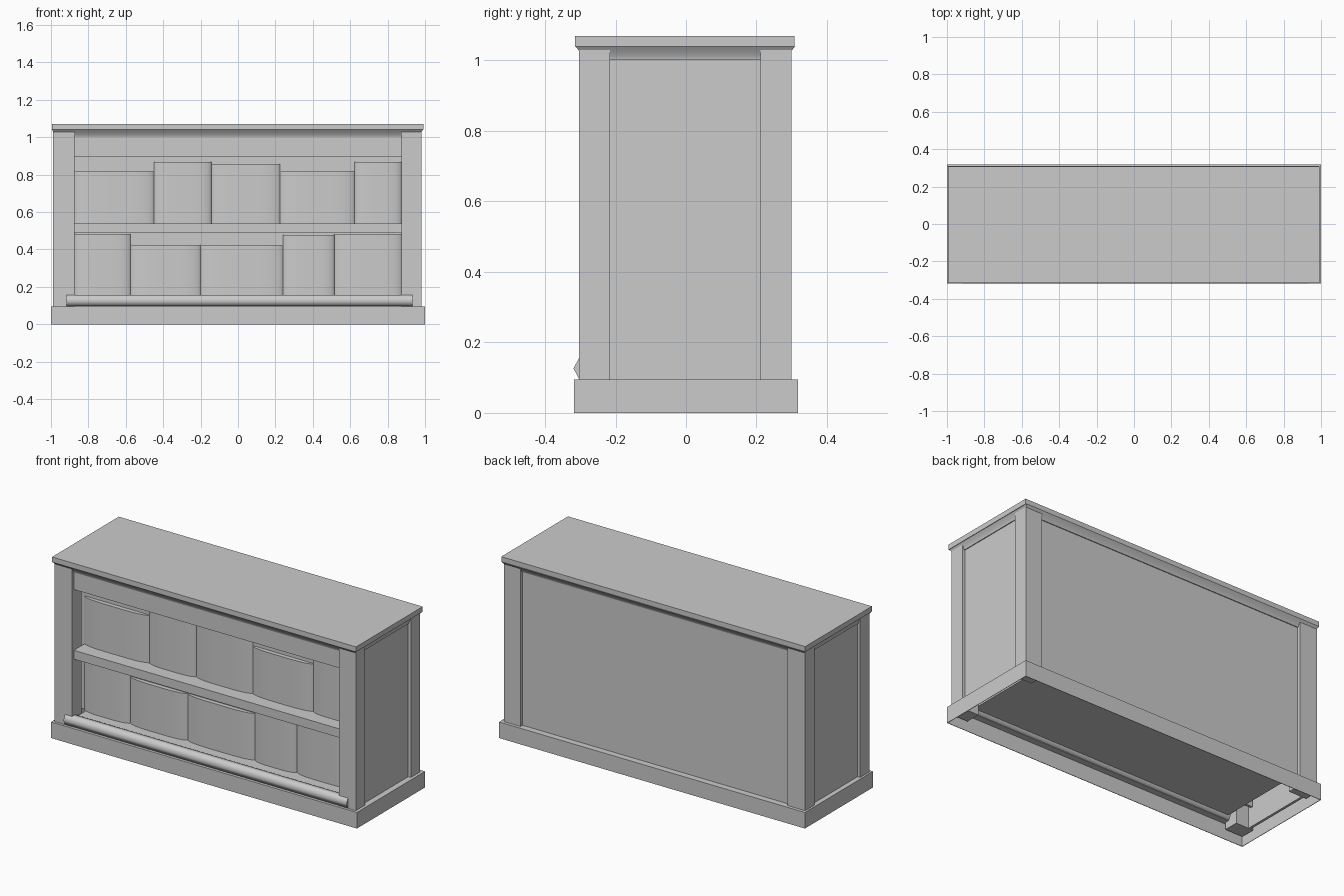
import bpy, bmesh, math

if "Cube" in bpy.data.objects:
    bpy.data.objects.remove(bpy.data.objects["Cube"], do_unlink=True)

GREY = (0.6, 0.6, 0.6, 1)
mat = bpy.data.materials.new("plain_grey")
mat.use_nodes = True
mat.diffuse_color = GREY
mat.node_tree.nodes["Principled BSDF"].inputs["Base Color"].default_value = GREY

CX, CY = -0.003, -0.002          # body centre
BX, BY = 0.985, 0.301            # body half size at the posts
PX, PY = 0.968, 0.282            # half size at the recessed panels
OPEN_X = 0.873                   # half width of the opening


def finish(name, bm, smooth=None):
    bmesh.ops.recalc_face_normals(bm, faces=bm.faces)
    me = bpy.data.meshes.new(name)
    bm.to_mesh(me)
    bm.free()
    me.materials.append(mat)
    ob = bpy.data.objects.new(name, me)
    bpy.context.collection.objects.link(ob)
    if smooth:
        bpy.ops.object.select_all(action='DESELECT')
        ob.select_set(True)
        bpy.context.view_layer.objects.active = ob
        bpy.ops.object.shade_smooth_by_angle(angle=math.radians(smooth))
    return ob


def box(name, x0, x1, y0, y1, z0, z1):
    bm = bmesh.new()
    bmesh.ops.create_cube(bm, size=1)
    for v in bm.verts:
        v.co = (x0 if v.co.x < 0 else x1, y0 if v.co.y < 0 else y1,
                z0 if v.co.z < 0 else z1)
    return finish(name, bm)


def rect_loops(name, loops, cx, cy, smooth=None):
    """Bridge a closed chain of rectangular loops given as (half x, half y, z)."""
    bm = bmesh.new()
    rings = [[bm.verts.new((cx + sx * hx, cy + sy * hy, z))
              for sx, sy in ((-1, -1), (1, -1), (1, 1), (-1, 1))]
             for hx, hy, z in loops]
    for a, b in zip(rings, rings[1:] + rings[:1]):
        for i in range(4):
            j = (i + 1) % 4
            bm.faces.new((a[i], a[j], b[j], b[i]))
    return finish(name, bm, smooth)


def prism(name, outline, place, a, b, smooth):
    """Extrude a 2D outline between a and b; place maps (u, v, w) to xyz."""
    bm = bmesh.new()
    lo = [bm.verts.new(place(u, v, a)) for u, v in outline]
    hi = [bm.verts.new(place(u, v, b)) for u, v in outline]
    bm.faces.new(lo)
    bm.faces.new(hi)
    for i in range(len(lo)):
        j = (i + 1) % len(lo)
        bm.faces.new((lo[i], lo[j], hi[j], hi[i]))
    return finish(name, bm, smooth)


# Hollow plinth with a narrow ledge on top
rect_loops("plinth", [(1, 0.318, 0), (1, 0.318, 0.095), (0.96, 0.278, 0.095),
                      (0.96, 0.278, 0.092), (0.997, 0.315, 0.092),
                      (0.997, 0.315, 0)], 0, 0)

# Top board and the cove moulding under it
box("top_board", -0.995, 0.992, -0.315, 0.308, 1.04, 1.07)
cove = [(PX - 0.02, PY - 0.02, 1.04), (PX - 0.02, PY - 0.02, 1.002)]
for i in range(9):
    s = i / 8
    out = 0.005 + 0.025 * s ** 1.35
    cove.append((PX + out - 0.006 * s, PY + out, 1.002 + 0.038 * s))
rect_loops("cove_moulding", cove, CX, CY, smooth=40)

# Corner posts and side panels
for side, sx in (("left", 1), ("right", -1)):
    for end, sy in (("front", -1), ("back", 1)):
        xs = sorted((CX + sx * BX, sx * OPEN_X))
        ys = sorted((CY + sy * BY, CY + sy * 0.213))
        box(f"{end}_{side}_post", *xs, *ys, 0.05, 1.035)
    xs = sorted((CX + sx * PX, CX + sx * (PX - 0.015)))
    box(f"{side}_panel", *xs, -0.28, 0.27, 0.05, 1.01)

# Back panel, header and shelves
box("back_panel", -0.95, 0.95, CY + PY - 0.015, CY + PY, 0.05, 1.01)
box("header", -OPEN_X, OPEN_X, CY - PY, -0.25, 0.898, 1.01)
box("middle_shelf", -OPEN_X, OPEN_X, -0.286, 0.25, 0.488, 0.54)
box("bottom_shelf", -0.86, 0.86, -0.27, 0.25, 0.115, 0.15)
box("inner_back", -0.94, 0.94, -0.179, -0.164, 0.15, 1.0)

# Bulging blocks on the shelves: bottom, edges and heights of each row
rows = {
    "upper": (0.54, (-0.875, -0.45, -0.143, 0.225, 0.622, 0.875),
              (0.82, 0.868, 0.858, 0.82, 0.868)),
    "lower": (0.15, (-0.875, -0.574, -0.2, 0.24, 0.515, 0.875),
              (0.482, 0.425, 0.425, 0.478, 0.482)),
}
for row, (z0, edges, tops) in rows.items():
    for n, top in enumerate(tops):
        x0, x1 = edges[n], edges[n + 1]
        mid, half = (x0 + x1) / 2, (x1 - x0) / 2
        outline = [(x0, -0.17)]
        for i in range(17):
            t = -math.cos(math.pi * i / 16)
            outline.append((mid + half * t,
                            -0.183 - 0.022 * (1 - abs(t) ** 4) ** 0.7))
        outline.append((x1, -0.17))
        prism(f"{row}_block_{n + 1}", outline, lambda u, v, w: (u, v, w),
              z0, top, 40)

# Rounded bar along the front foot of the cabinet
hexagon = [(-0.289 + 0.03 * math.cos(k * math.pi / 3),
            0.126 + 0.034 * math.sin(k * math.pi / 3)) for k in range(6)]
prism("front_bar", hexagon, lambda u, v, w: (w, u, v), -0.918, 0.932, 65)
